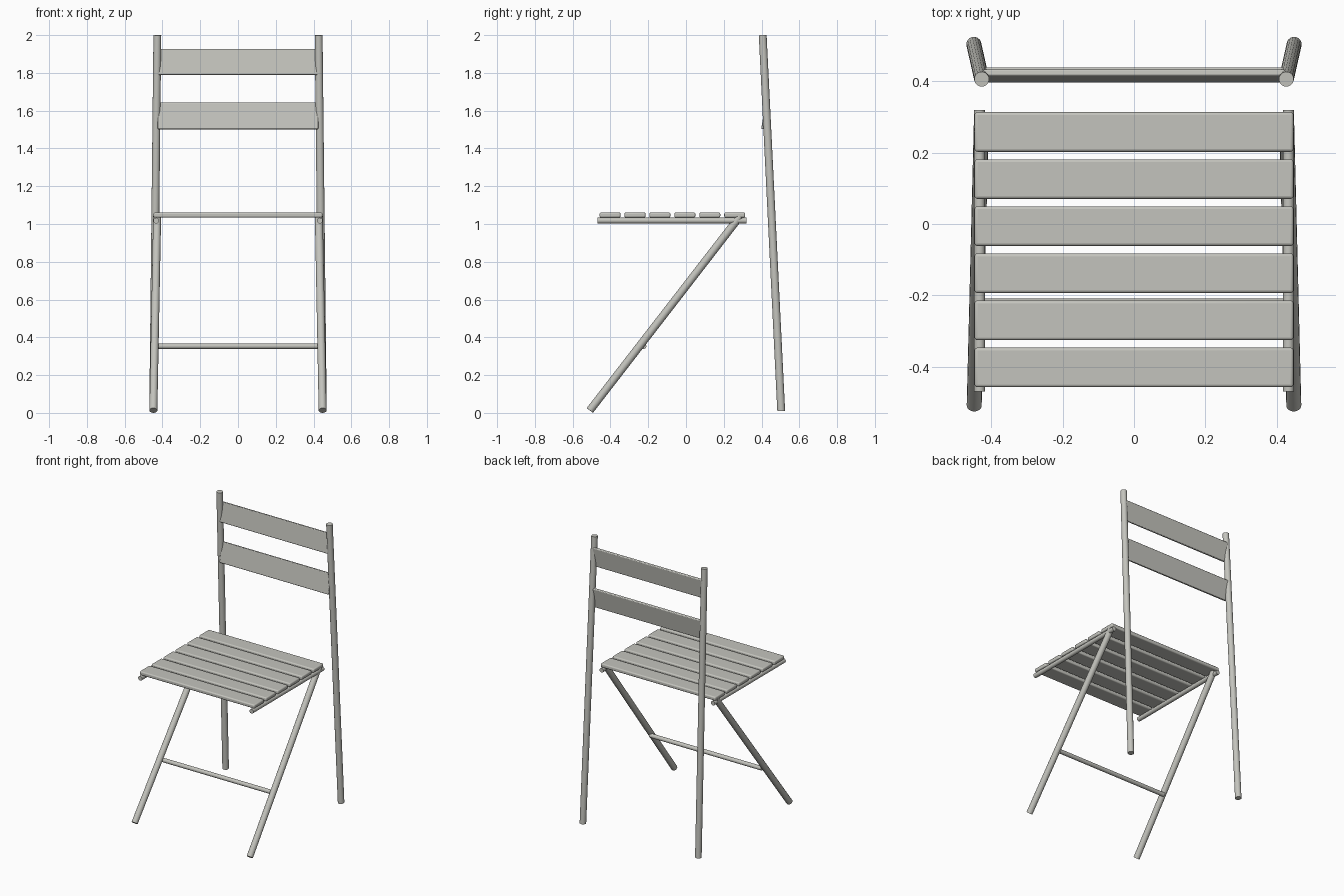
import bpy, bmesh, math
from mathutils import Vector, Matrix

if "Cube" in bpy.data.objects:
    bpy.data.objects.remove(bpy.data.objects["Cube"])

grey = bpy.data.materials.new("warm light grey")
grey.diffuse_color = (0.55, 0.55, 0.51, 1)
grey.use_nodes = True
grey.node_tree.nodes["Principled BSDF"].inputs["Base Color"].default_value = grey.diffuse_color


def finish(name, bm, bevel=0.0):
    me = bpy.data.meshes.new(name)
    bm.to_mesh(me)
    bm.free()
    ob = bpy.data.objects.new(name, me)
    bpy.context.collection.objects.link(ob)
    me.materials.append(grey)
    if bevel:
        m = ob.modifiers.new("rounded edges", 'BEVEL')
        m.width, m.segments = bevel, 3
    bpy.ops.object.select_all(action='DESELECT')
    ob.select_set(True)
    bpy.context.view_layer.objects.active = ob
    bpy.ops.object.shade_smooth_by_angle(angle=math.radians(35))
    return ob


def tube(name, a, b, r):
    a, b = Vector(a), Vector(b)
    d = b - a
    bm = bmesh.new()
    rot = d.to_track_quat('Z', 'Y').to_matrix().to_4x4()
    bmesh.ops.create_cone(bm, cap_ends=True, segments=16, radius1=r, radius2=r,
                          depth=d.length, matrix=Matrix.Translation((a + b) / 2) @ rot)
    return finish(name, bm)


def board(name, centre, size, bevel, tilt=0.0):
    bm = bmesh.new()
    bmesh.ops.create_cube(bm, size=1, matrix=Matrix.Diagonal((*size, 1)))
    ob = finish(name, bm, bevel)
    ob.location = centre
    ob.rotation_euler.x = tilt
    return ob


# legs and seat rails, mirrored left and right
for s, side in ((-1, "left"), (1, "right")):
    tube("back_post_" + side, (s * 0.449, 0.504, 0.01), (s * 0.427, 0.406, 2.0), 0.021)
    tube("front_leg_" + side, (s * 0.448, -0.509, 0.013), (s * 0.428, 0.285, 1.04), 0.021)
    tube("seat_rail_" + side, (s * 0.433, -0.469, 1.018), (s * 0.433, 0.32, 1.018), 0.0155)

# foot bar behind the front legs
tube("foot_bar", (-0.435, -0.224, 0.353), (0.435, -0.224, 0.353), 0.0145)

# seat slats
for i in range(6):
    board("seat_slat_%d" % (i + 1), (0, 0.258 - 0.132 * i, 1.0475), (0.894, 0.111, 0.027), 0.008)

# backrest boards, leaning back slightly
board("backrest_lower", (0, 0.419, 1.572), (0.85, 0.018, 0.142), 0.005, math.radians(-10))
board("backrest_upper", (0, 0.415, 1.857), (0.85, 0.018, 0.138), 0.005, math.radians(-8))
